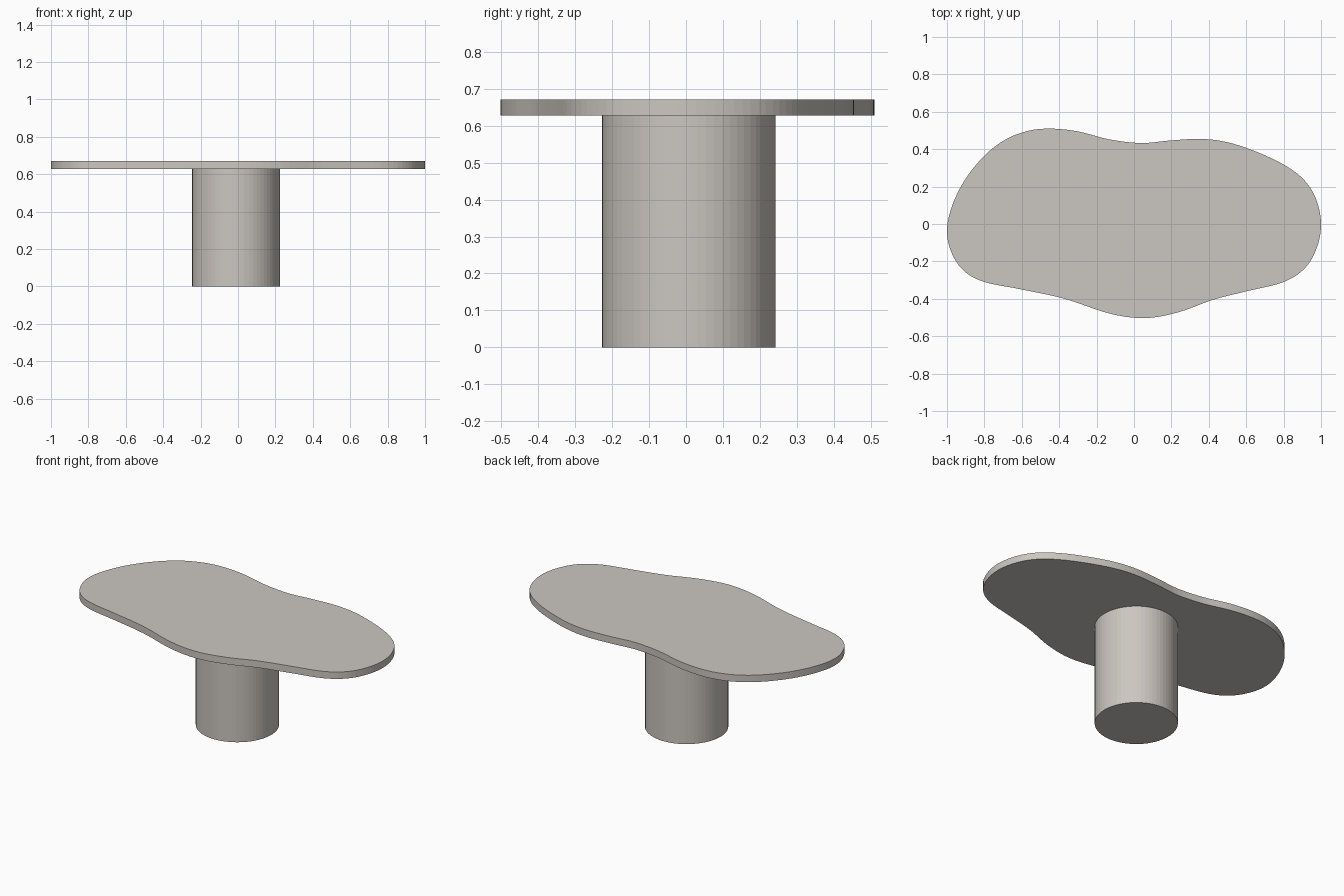
import bpy, bmesh
from mathutils import Vector

if "Cube" in bpy.data.objects:
    bpy.data.objects.remove(bpy.data.objects["Cube"])

# One warm light grey for the whole table
stone = bpy.data.materials.new("warm_grey")
stone.diffuse_color = (0.60, 0.565, 0.525, 1)
stone.use_nodes = True
stone.node_tree.nodes["Principled BSDF"].inputs["Base Color"].default_value = stone.diffuse_color


def finish(name, bm):
    bmesh.ops.recalc_face_normals(bm, faces=bm.faces[:])
    me = bpy.data.meshes.new(name)
    bm.to_mesh(me)
    bm.free()
    me.materials.append(stone)
    ob = bpy.data.objects.new(name, me)
    bpy.context.collection.objects.link(ob)
    return ob


def smooth_loop(pts, steps):
    """Closed Catmull-Rom curve through the points."""
    out, n = [], len(pts)
    for i in range(n):
        a, b, c, d = (Vector(pts[(i + k) % n]) for k in (-1, 0, 1, 2))
        m1, m2 = (c - a) / 2, (d - b) / 2
        for s in range(steps):
            t = s / steps
            out.append(b * (2*t**3 - 3*t**2 + 1) + m1 * (t**3 - 2*t**2 + t)
                       + c * (3*t**2 - 2*t**3) + m2 * (t**3 - t**2))
    return out


# Table top: free-form outline, extruded
outline = [
    (-1.0, -0.04), (-0.975, 0.09), (-0.905, 0.235), (-0.8, 0.365), (-0.69, 0.45),
    (-0.57, 0.497), (-0.45, 0.51), (-0.3, 0.495), (-0.13, 0.452), (0.04, 0.433),
    (0.2, 0.447), (0.36, 0.455), (0.5, 0.437), (0.65, 0.388), (0.8, 0.318),
    (0.91, 0.235), (0.975, 0.13), (1.0, 0.0), (0.978, -0.125), (0.915, -0.235),
    (0.8, -0.31), (0.6, -0.36), (0.42, -0.406), (0.24, -0.471), (0.06, -0.503),
    (-0.13, -0.479), (-0.37, -0.4), (-0.6, -0.35), (-0.8, -0.31), (-0.91, -0.25),
    (-0.975, -0.155)]
bm = bmesh.new()
face = bm.faces.new([bm.verts.new((p.x, p.y, 0.628)) for p in smooth_loop(outline, 5)])
ext = bmesh.ops.extrude_face_region(bm, geom=[face], use_keep_orig=True)
top_verts = [g for g in ext["geom"] if isinstance(g, bmesh.types.BMVert)]
bmesh.ops.translate(bm, verts=top_verts, vec=(0, 0, 0.043))
finish("table_top", bm)

# Pedestal: plain cylinder with flat facets
bm = bmesh.new()
bmesh.ops.create_cone(bm, cap_ends=True, segments=64, radius1=0.235, radius2=0.235, depth=0.628)
bmesh.ops.translate(bm, verts=bm.verts[:], vec=(-0.01, 0.008, 0.314))
finish("pedestal", bm)
